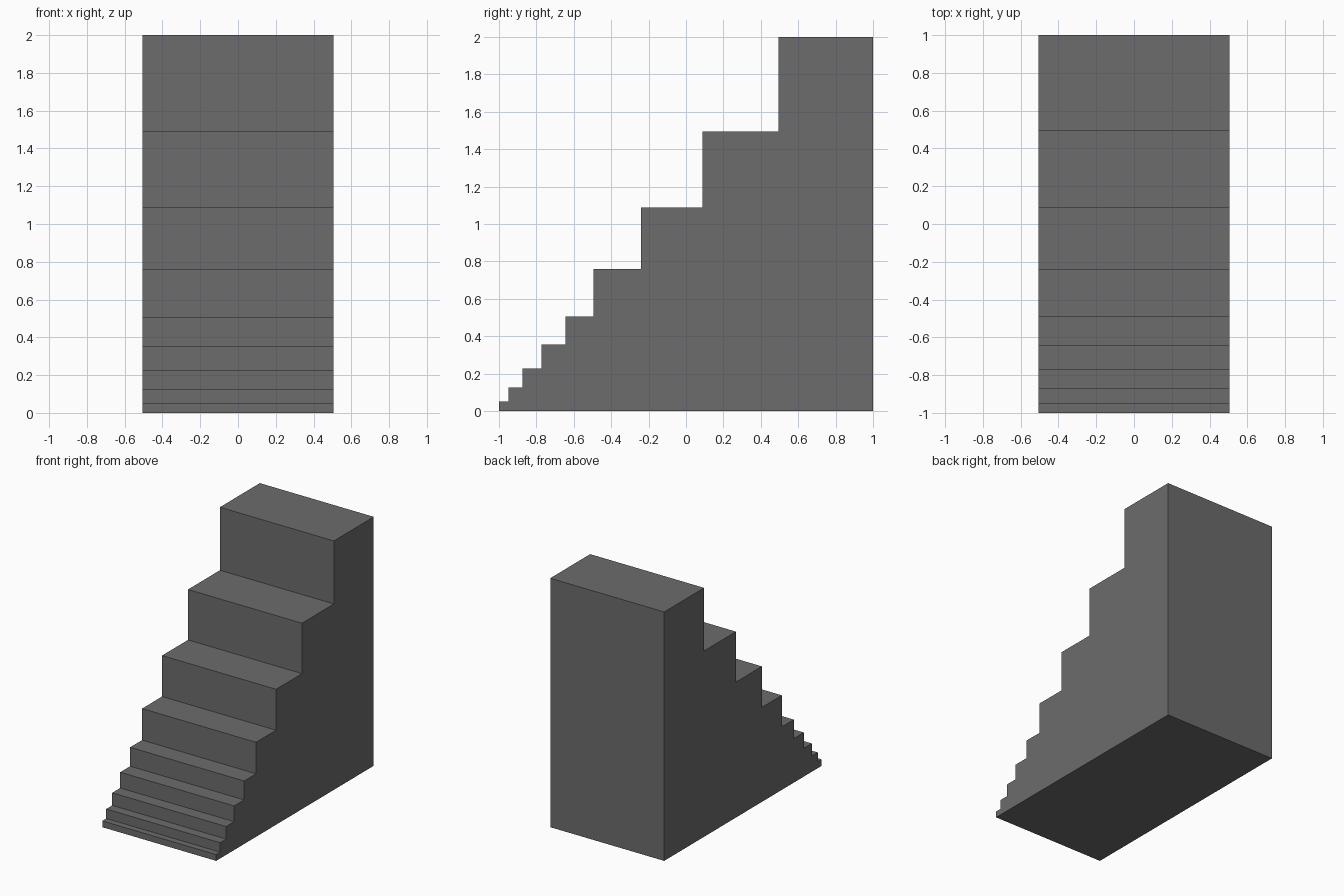
import bpy, bmesh

if "Cube" in bpy.data.objects:
    bpy.data.objects.remove(bpy.data.objects["Cube"])

UNIT = 2 / 79                                # 79 units tall and deep
STEPS = [2, 3, 4, 5, 6, 10, 13, 16, 20]      # rise equals tread for each step
HALF_WIDTH = 20 * UNIT

# Stepped side profile in (y, z)
profile = [(-1.0, 0.0)]
pos = 0
for s in STEPS:
    y = pos * UNIT - 1
    pos += s
    profile += [(y, pos * UNIT), (pos * UNIT - 1, pos * UNIT)]
profile.append((1.0, 0.0))

# Extrude the profile across the width
bm = bmesh.new()
face = bm.faces.new([bm.verts.new((-HALF_WIDTH, y, z)) for y, z in profile])
ext = bmesh.ops.extrude_face_region(bm, geom=[face])
moved = [v for v in ext["geom"] if isinstance(v, bmesh.types.BMVert)]
bmesh.ops.translate(bm, verts=moved, vec=(2 * HALF_WIDTH, 0, 0))
bmesh.ops.recalc_face_normals(bm, faces=bm.faces)

mesh = bpy.data.meshes.new("staircase")
bm.to_mesh(mesh)
bm.free()

# Dark grey finish
mat = bpy.data.materials.new("dark_grey")
mat.diffuse_color = (0.15, 0.15, 0.15, 1)
mat.use_nodes = True
mat.node_tree.nodes["Principled BSDF"].inputs["Base Color"].default_value = mat.diffuse_color
mesh.materials.append(mat)

bpy.context.collection.objects.link(bpy.data.objects.new("staircase", mesh))
